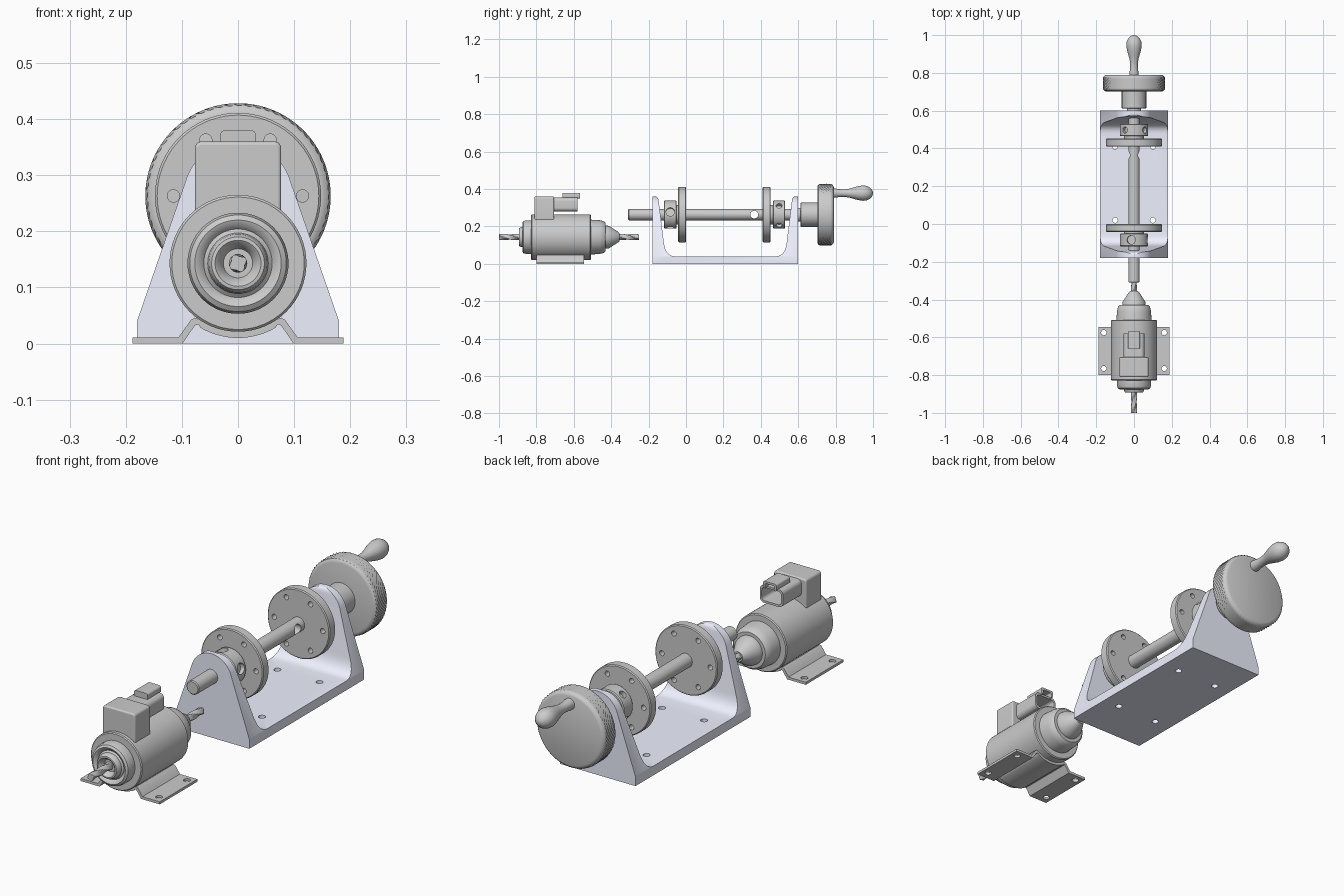
import bpy, bmesh
from math import pi, sin, cos, radians
from mathutils import Vector, Matrix

if "Cube" in bpy.data.objects:
    bpy.data.objects.remove(bpy.data.objects["Cube"])

WZ, MZ = 0.263, 0.143          # heights of the wheel shaft and motor axes


def finish(bm, name, smooth=True):
    bmesh.ops.recalc_face_normals(bm, faces=bm.faces)
    me = bpy.data.meshes.new(name)
    bm.to_mesh(me)
    bm.free()
    ob = bpy.data.objects.new(name, me)
    bpy.context.collection.objects.link(ob)
    if smooth:
        shade(ob)
    return ob


def activate(ob):
    bpy.ops.object.select_all(action='DESELECT')
    ob.select_set(True)
    bpy.context.view_layer.objects.active = ob


def shade(ob):
    activate(ob)
    bpy.ops.object.shade_smooth_by_angle(angle=radians(32))


def lathe(name, prof, z, seg=64, bump=None):
    """Revolve (y, r) points round a line along y; bump adds to the radius."""
    bm = bmesh.new()
    rings = []
    for j, (y, r) in enumerate(prof):
        ring = []
        for i in range(seg):
            a = 2 * pi * i / seg
            q = r + (bump(i, j, a, y) if bump else 0)
            ring.append(bm.verts.new((q * cos(a), y, z + q * sin(a))))
        rings.append(ring)
    for p, q in zip(rings, rings[1:]):
        for i in range(seg):
            k = (i + 1) % seg
            bm.faces.new((p[i], p[k], q[k], q[i]))
    bm.faces.new(rings[0])
    bm.faces.new(rings[-1])
    return finish(bm, name)


def prism(name, pts, axis, a, b, smooth=True):
    """Extrude an outline along x (points are y, z) or y (points are x, z)."""
    bm = bmesh.new()
    put = (lambda p, t: (t, p[0], p[1])) if axis == 'x' else (lambda p, t: (p[0], t, p[1]))
    lo = [bm.verts.new(put(p, a)) for p in pts]
    hi = [bm.verts.new(put(p, b)) for p in pts]
    bm.faces.new(lo)
    bm.faces.new(hi)
    for i in range(len(pts)):
        k = (i + 1) % len(pts)
        bm.faces.new((lo[i], lo[k], hi[k], hi[i]))
    return finish(bm, name, smooth)


def boolean(ob, cutter, op='DIFFERENCE'):
    cutter.hide_render = True
    activate(ob)
    m = ob.modifiers.new('cut', 'BOOLEAN')
    m.object, m.operation, m.solver = cutter, op, 'EXACT'
    bpy.ops.object.modifier_apply(modifier=m.name)
    bpy.data.objects.remove(cutter, do_unlink=True)
    shade(ob)


def drill(ob, holes):
    """Cut round holes given as (centre, direction, radius, length)."""
    bm = bmesh.new()
    for c, d, r, length in holes:
        rot = Vector((0, 0, 1)).rotation_difference(Vector(d)).to_matrix().to_4x4()
        bmesh.ops.create_cone(bm, cap_ends=True, segments=24, radius1=r, radius2=r,
                              depth=length, matrix=Matrix.Translation(c) @ rot)
    boolean(ob, finish(bm, 'hole_cutter', False))


def arc(cx, cz, r, a0, a1, n):
    return [(cx + r * cos(radians(a0 + (a1 - a0) * i / n)),
             cz + r * sin(radians(a0 + (a1 - a0) * i / n))) for i in range(n + 1)]


def bezier(p, c, q, n=8):
    return [tuple(p[k] * (1 - t) ** 2 + 2 * c[k] * t * (1 - t) + q[k] * t * t for k in (0, 1))
            for t in (i / n for i in range(n + 1))]


def round_rect(hx, z0, z1, r):
    return (arc(hx - r, z1 - r, r, 0, 90, 6) + arc(r - hx, z1 - r, r, 90, 180, 6)
            + arc(r - hx, z0 + r, r, 180, 270, 6) + arc(hx - r, z0 + r, r, 270, 360, 6))


def bevel(ob, w):
    m = ob.modifiers.new('bevel', 'BEVEL')
    m.width, m.segments, m.limit_method, m.angle_limit = w, 3, 'ANGLE', radians(40)


# U-shaped cradle: side profile intersected with the tapered front outline
half = ([(-0.18, 0), (-0.18, 0.36)] + bezier((-0.165, 0.36), (-0.148, 0.36), (-0.146, 0.335), 5)
        + bezier((-0.118, 0.11), (-0.11, 0.042), (-0.06, 0.04)))
side = half + [(0.42 - y, z) for y, z in reversed(half)]
cradle = prism('cradle', side, 'x', -0.2, 0.2)
front = [(-0.18, -0.1), (0.18, -0.1), (0.18, 0.04)] + arc(0, WZ, 0.097, 19.1, 160.9, 32) + [(-0.18, 0.04)]
boolean(cradle, prism('outline_cutter', front, 'y', -0.4, 0.8), 'INTERSECT')
drill(cradle, [((x, y, 0.02), (0, 0, 1), 0.014, 0.1) for x in (-0.1, 0.1) for y in (0.02, 0.41)])
mat = bpy.data.materials.new('pale_blue_grey')
mat.diffuse_color = (0.86, 0.88, 1.0, 1)
mat.use_nodes = True
mat.node_tree.nodes["Principled BSDF"].inputs["Base Color"].default_value = mat.diffuse_color
cradle.data.materials.append(mat)

# Main shaft with a cross hole
shaft = lathe('main_shaft', [(-0.31, 0.026), (-0.306, 0.03), (0.62, 0.03)], WZ, 40)
drill(shaft, [((0, 0.365, WZ), (1, 0, 0), 0.021, 0.2)])

# Two drilled flanges with clamp collars
for tag, y0, y1, c0, c1, turn, hr in (('front', -0.042, 0.0, -0.118, -0.05, 12, 0.023),
                                      ('rear', 0.41, 0.452, 0.465, 0.53, 40, 0.016)):
    fl = lathe(tag + '_flange', [(y0, 0.144), (y0 + 0.004, 0.148), (y1 - 0.004, 0.148), (y1, 0.144)], WZ, 72)
    drill(fl, [((0.115 * cos(a), (y0 + y1) / 2, WZ + 0.115 * sin(a)), (0, 1, 0), 0.011, 0.1)
               for a in (i * pi / 3 for i in range(6))])
    lathe(tag + '_neck', [(min(y1, c1) - 0.002, 0.052), (max(y0, c0) + 0.002, 0.052)], WZ, 40)
    col = lathe(tag + '_collar', [(c0, 0.071), (c0 + 0.004, 0.075), (c1 - 0.004, 0.075), (c1, 0.071)], WZ, 56)
    drill(col, [((0.08 * cos(a), (c0 + c1) / 2, WZ + 0.08 * sin(a)), (cos(a), 0, sin(a)), hr, 0.05)
                for a in (radians(turn + 90 * i) for i in range(4))])

# Hand wheel: hub, knurled rim and handle
lathe('wheel_hub', [(0.595, 0.036), (0.612, 0.036), (0.612, 0.062), (0.615, 0.065), (0.71, 0.065)], WZ, 48)
rim = ([(0.702, 0.148), (0.704, 0.155), (0.709, 0.161)]
       + [(0.715 + 0.0075 * j, 0.163) for j in range(9)]
       + [(0.781, 0.161), (0.787, 0.155), (0.79, 0.148)])
lathe('hand_wheel', rim, WZ, 120, lambda i, j, a, y: 0.0022 * (-1) ** (i + j) if 3 <= j <= 11 else 0)
lathe('crank_handle', [(0.785, 0.024), (0.80, 0.024), (0.82, 0.021), (0.845, 0.02), (0.87, 0.023),
                       (0.895, 0.03), (0.92, 0.037), (0.945, 0.041), (0.965, 0.039), (0.982, 0.031),
                       (0.993, 0.02), (0.998, 0.01), (1.0, 0.002)], 0.378, 32)

# Motor housing with ringed back cap and coned nose
lathe('motor_body', [(-0.868, 0.026), (-0.886, 0.033), (-0.893, 0.041), (-0.892, 0.047), (-0.884, 0.052),
                     (-0.868, 0.054), (-0.862, 0.061), (-0.872, 0.069), (-0.875, 0.077), (-0.869, 0.086),
                     (-0.856, 0.09), (-0.828, 0.09), (-0.828, 0.118), (-0.824, 0.122), (-0.512, 0.122),
                     (-0.508, 0.118), (-0.508, 0.093), (-0.46, 0.09), (-0.438, 0.084), (-0.43, 0.076),
                     (-0.43, 0.062), (-0.412, 0.06), (-0.362, 0.028), (-0.355, 0.021)], MZ)


# Twisted motor shafts
def flute(i, j, a, y):
    return 0.0022 * cos(4 * a + 90 * y)


for tag, a, b in (('rear', -1.0, -0.86), ('front', -0.37, -0.25)):
    lathe('motor_shaft_' + tag, [(a + (b - a) * k / 24, 0.0145) for k in range(25)], MZ, 24, flute)

# Motor mounting strap, hugging the body
under = [(x, z) for x, z in arc(0, MZ, 0.133, 300, 270, 8)]
over = [(x, z) for x, z in arc(0, MZ, 0.1215, 304, 270, 8)]
low = [(0.188, 0), (0.099, 0), (0.077, 0.032), (0.071, 0.034)] + under
top = [(0.188, 0.011), (0.106, 0.011), (0.084, 0.042), (0.077, 0.046)] + over
lower = low + [(-x, z) for x, z in reversed(low[:-1])]
upper = top + [(-x, z) for x, z in reversed(top[:-1])]
strap = prism('motor_strap', lower + upper[::-1], 'y', -0.80, -0.545)
drill(strap, [((x, y, 0.005), (0, 0, 1), 0.014, 0.04) for x in (-0.16, 0.16) for y in (-0.765, -0.575)])

# Terminal box, hollow plug socket and latch tab
box = prism('terminal_box', round_rect(0.077, 0.2, 0.36, 0.012), 'y', -0.81, -0.705)
bevel(box, 0.006)
socket = prism('plug_socket', round_rect(0.055, 0.28, 0.355, 0.02), 'y', -0.72, -0.58)
boolean(socket, prism('socket_cutter', round_rect(0.046, 0.289, 0.346, 0.014), 'y', -0.68, -0.5))
tab = prism('latch_tab', round_rect(0.032, 0.349, 0.38, 0.009), 'y', -0.66, -0.568)
boolean(tab, prism('tab_cutter', round_rect(0.022, 0.33, 0.371, 0.006), 'y', -0.6, -0.5))
